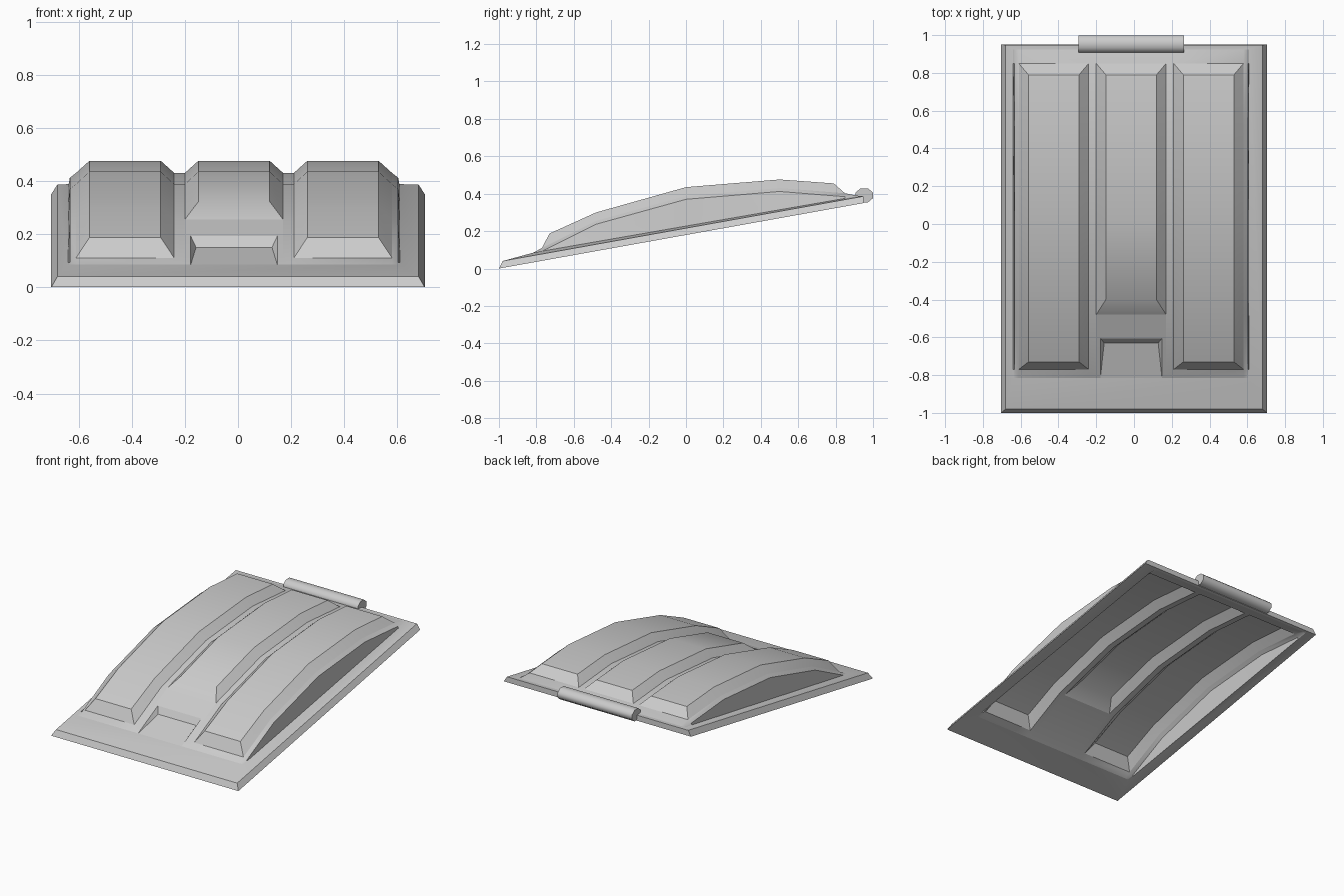
import bpy, bmesh, math

if "Cube" in bpy.data.objects:
    bpy.data.objects.remove(bpy.data.objects["Cube"])

C = -0.015                       # ribs and hump sit slightly off centre
THICK = 0.036                    # underside follows the top at this depth
HUMP = [(-0.815, 0.085), (-0.77, 0.11), (-0.48, 0.255), (0, 0.388),
        (0.5, 0.43), (0.85, 0.402), (0.925, 0.388)]
RIB = [(-0.73, 0.187), (-0.48, 0.30), (0, 0.435), (0.5, 0.476), (0.79, 0.455)]
Y0, Y1 = HUMP[0][0], HUMP[-1][0]
HW = 0.625


def interp(profile, y):
    for (a, za), (b, zb) in zip(profile, profile[1:]):
        if y <= b:
            return za + (zb - za) * (y - a) / (b - a)
    return profile[-1][1]


def hump(y): return interp(HUMP, y)
def top(y): return 0.04 + 0.1795 * (y + 0.98)       # rim of the sloped flange
def foot(y): return hump(Y0) + (hump(Y1) - hump(Y0)) * (y - Y0) / (Y1 - Y0)
def under(y): return 0.1795 * (y + 1)               # sloped flange underside


def stations(y0, y1):
    return [y0] + [y for y, _ in HUMP if y0 < y < y1] + [y1]


def face(bm, pts, up=True):
    f = bm.faces.new([bm.verts.new(p) for p in pts])
    f.normal_update()
    if (f.normal.z > 0) != up:
        f.normal_flip()


def bridge(bm, a, b, closed=False, up=True):
    n = len(a)
    for i in range(n if closed else n - 1):
        j = (i + 1) % n
        face(bm, [a[i], a[j], b[j], b[i]], up)


def strip(bm, x0, x1, y0, y1):
    ys = stations(y0, y1)
    bridge(bm, [(x0, y, hump(y)) for y in ys], [(x1, y, hump(y)) for y in ys])


def finish(bm, name, lining=False):
    bmesh.ops.remove_doubles(bm, verts=bm.verts, dist=0.0005)
    if lining:                   # underside sheet: dropped, facing down
        bmesh.ops.translate(bm, verts=bm.verts, vec=(0, 0, -THICK))
        bmesh.ops.reverse_faces(bm, faces=bm.faces)
    me = bpy.data.meshes.new(name)
    bm.to_mesh(me)
    bm.free()
    ob = bpy.data.objects.new(name, me)
    bpy.context.collection.objects.link(ob)
    bpy.ops.object.select_all(action='DESELECT')
    ob.select_set(True)
    bpy.context.view_layer.objects.active = ob
    bpy.ops.object.shade_smooth_by_angle(angle=math.radians(30))


def rect(x0, x1, y0, y1, z):
    return [(x, y, z(y)) for x, y in ((x0, y0), (x1, y0), (x1, y1), (x0, y1))]


# sloped flange with bevelled rim, open in the middle
bm = bmesh.new()
low = rect(-0.703, 0.703, -1, 0.95, under)
rim = rect(-0.68, 0.68, -0.98, 0.948, top)
hole = rect(C - HW, C + HW, Y0, Y1, foot)
bridge(bm, low, rim, True)
bridge(bm, rim, hole, True)
bridge(bm, low, [(x, y, z - THICK) for x, y, z in hole], True, up=False)
finish(bm, "flange")


# arched hump shell, with openings left for the ribs and latch recess
def make_hump(name, lining):
    bm = bmesh.new()
    ys = stations(Y0, Y1)
    for s in (-1, 1):
        edge = [(C + s * 0.595, y, hump(y)) for y in ys]
        shoulder = [(C + s * 0.618, y, max(foot(y), hump(y) - 0.018)) for y in ys]
        base = [(C + s * HW, y, foot(y)) for y in ys]
        bridge(bm, edge, shoulder)
        bridge(bm, shoulder, base)
        strip(bm, C + s * 0.185, C + s * 0.225, Y0, Y1)
        strip(bm, C + s * 0.225, C + s * 0.595, Y0, -0.77)
        strip(bm, C + s * 0.225, C + s * 0.595, 0.85, Y1)
        if not lining:
            strip(bm, C + s * 0.163, C + s * 0.185, Y0, -0.605)
    strip(bm, C - 0.185, C + 0.185, Y0 if lining else -0.605, -0.48)
    strip(bm, C - 0.185, C + 0.185, 0.85, Y1)
    finish(bm, name, lining)


# raised rib with sloping borders
def make_rib(name, cx, y_out, y_in, lining):
    mid = [y for y, _ in RIB if y_in < y < 0.79]
    outer = [y_out] + mid + [0.85]
    inner = [y_in] + mid + [0.79]
    bm = bmesh.new()
    o = {s: [(cx + s * 0.185, y, hump(y)) for y in outer] for s in (-1, 1)}
    n = {s: [(cx + s * 0.134, y, interp(RIB, y)) for y in inner] for s in (-1, 1)}
    for s in (-1, 1):
        bridge(bm, o[s], n[s])
    bridge(bm, n[-1], n[1])
    for e in (0, -1):
        face(bm, [o[-1][e], o[1][e], n[1][e], n[-1][e]])
    finish(bm, name, lining)


# outer skin and underside lining
for lining, tag in ((False, ""), (True, "_lining")):
    make_hump("hump" + tag, lining)
    make_rib("left_rib" + tag, C - 0.41, -0.77, -0.73, lining)
    make_rib("centre_rib" + tag, C, -0.48, -0.40, lining)
    make_rib("right_rib" + tag, C + 0.41, -0.77, -0.73, lining)

# latch recess: ramped floor, back wall and tapering side walls
bm = bmesh.new()
f = [(C + s * 0.163, Y0, hump(Y0)) for s in (-1, 1)]
b = [(C + s * 0.143, -0.63, 0.15) for s in (-1, 1)]
t = [(C + s * 0.163, -0.605, hump(-0.605)) for s in (-1, 1)]
bridge(bm, f, b)
bridge(bm, b, t)
for i in (0, 1):
    k = (f[i][0], -0.77, hump(-0.77))
    face(bm, [f[i], b[i], k])
    face(bm, [k, b[i], t[i]])
finish(bm, "latch_recess")

# hinge barrel on the back edge
bpy.ops.mesh.primitive_cylinder_add(vertices=8, radius=1, depth=0.56,
                                    location=(C, 0.953, 0.391),
                                    rotation=(0, math.pi / 2, 0))
hinge = bpy.context.object
hinge.name = "hinge_barrel"
hinge.scale = (0.041, 0.05, 1)
for v in hinge.data.vertices:    # turn the octagon so flats face up and back
    a = math.atan2(v.co.y, v.co.x) + math.pi / 8
    v.co.x, v.co.y = math.cos(a), math.sin(a)
bpy.ops.object.shade_smooth_by_angle(angle=math.radians(50))
